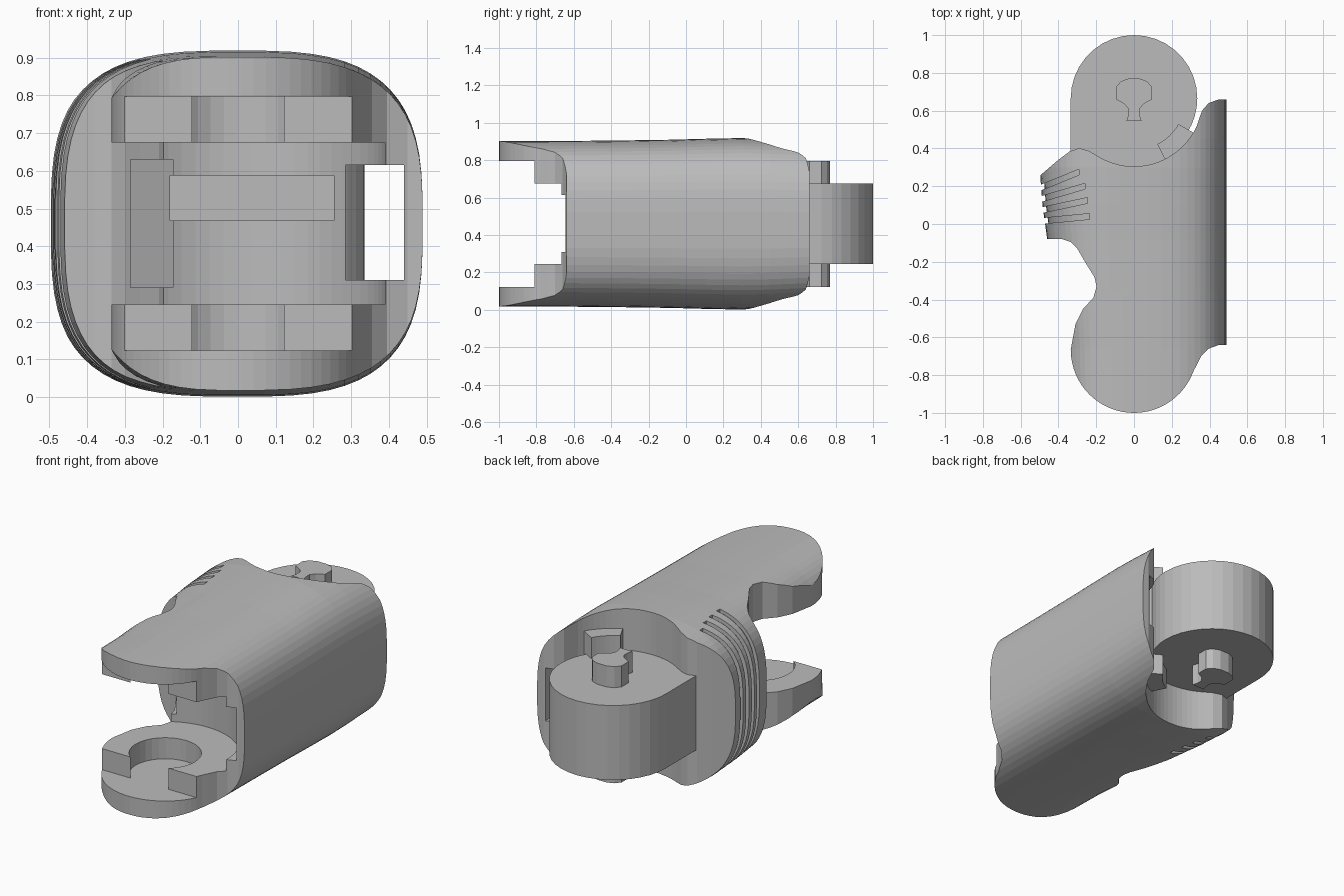
import bpy, bmesh
from math import sin, cos, radians, copysign

cube = bpy.data.objects.get("Cube")
if cube:
    bpy.data.objects.remove(cube, do_unlink=True)

grey = bpy.data.materials.new("plain grey")
grey.use_nodes = True
grey.diffuse_color = (0.5, 0.5, 0.5, 1)
grey.node_tree.nodes["Principled BSDF"].inputs["Base Color"].default_value = (0.5, 0.5, 0.5, 1)

FRONT, BACK = -0.665, 0.665      # y of the two hinge axes
GAP = (0.245, 0.675)             # height range of the hinge knuckle
PIN = (0.123, 0.797)             # height range of the hinge pin


def finish(name, bm):
    bmesh.ops.recalc_face_normals(bm, faces=bm.faces)
    mesh = bpy.data.meshes.new(name)
    bm.to_mesh(mesh)
    bm.free()
    mesh.materials.append(grey)
    ob = bpy.data.objects.new(name, mesh)
    bpy.context.scene.collection.objects.link(ob)
    return ob


def prism(name, pts, z0, z1):
    """Extrude an outline in plan from z0 up to z1."""
    bm = bmesh.new()
    face = bm.faces.new([bm.verts.new((x, y, z0)) for x, y in pts])
    up = bmesh.ops.extrude_face_region(bm, geom=[face])["geom"]
    bmesh.ops.translate(bm, vec=(0, 0, z1 - z0),
                        verts=[v for v in up if isinstance(v, bmesh.types.BMVert)])
    return finish(name, bm)


def box(name, x0, x1, y0, y1, z0, z1):
    return prism(name, [(x0, y0), (x1, y0), (x1, y1), (x0, y1)], z0, z1)


def arc(cy, r, a0, a1, steps):
    """Points on an arc centred on x = 0."""
    angles = [radians(a0 + (a1 - a0) * i / steps) for i in range(steps + 1)]
    return [(r * cos(a), cy + r * sin(a)) for a in angles]


def loft(name, inset=0.0, sides=64, power=3.1):
    """Rounded sleeve whose left side swells towards the grip."""
    stations = [(-1.1, 0.39, 0.442), (-0.66, 0.40, 0.443), (-0.35, 0.43, 0.446),
                (-0.08, 0.46, 0.45), (0.1, 0.485, 0.455), (0.3, 0.5, 0.459),
                (0.45, 0.5, 0.455), (0.8, 0.49, 0.435)]
    bm = bmesh.new()
    rings = []
    for y, left, high in stations:
        ring = []
        for i in range(sides):
            a = radians(360 * (i + 0.5) / sides)
            c, s = cos(a), sin(a)
            rx = (0.49 if c > 0 else left) - inset
            x = copysign(abs(c) ** (2 / power), c) * rx
            z = copysign(abs(s) ** (2 / power), s) * (high - inset)
            ring.append(bm.verts.new((x, y, 0.46 + z)))
        rings.append(ring)
    for a, b in zip(rings, rings[1:]):
        for i in range(sides):
            j = (i + 1) % sides
            bm.faces.new((a[i], a[j], b[j], b[i]))
    bm.faces.new(rings[0])
    bm.faces.new(rings[-1])
    return finish(name, bm)


def combine(ob, other, how="DIFFERENCE"):
    """Apply a boolean and discard the cutter."""
    mod = ob.modifiers.new("cut", "BOOLEAN")
    mod.operation, mod.solver, mod.object = how, "EXACT", other
    bpy.context.view_layer.update()
    deps = bpy.context.evaluated_depsgraph_get()
    mesh = bpy.data.meshes.new_from_object(ob.evaluated_get(deps))
    ob.modifiers.remove(mod)
    ob.data = mesh
    bpy.data.objects.remove(other, do_unlink=True)


# Body: rounded sleeve trimmed to its plan outline
outline = (arc(FRONT, 0.335, 180, 340, 28)
           + [(0.335, -0.74), (0.355, -0.70), (0.395, -0.66), (0.45, -0.64), (0.6, -0.64),
              (0.6, 0.66), (0.45, 0.66), (0.395, 0.64), (0.36, 0.60)]
           + arc(0.67, 0.365, -25, -122, 20)
           + [(-0.24, 0.388), (-0.29, 0.402), (-0.34, 0.385), (-0.40, 0.34), (-0.47, 0.28),
              (-0.6, 0.17), (-0.6, -0.08), (-0.38, -0.08), (-0.335, -0.095), (-0.30, -0.13),
              (-0.26, -0.20), (-0.21, -0.28), (-0.198, -0.33), (-0.215, -0.39),
              (-0.27, -0.45), (-0.31, -0.53)])
body = loft("body_shell")
combine(body, prism("plan_outline", outline, -0.2, 1.2), "INTERSECT")

# Fork gap with its curved inner wall
gap = [(-0.41, -1.2), (0.41, -1.2), (0.41, FRONT)] + arc(FRONT, 0.39, 0, 180, 32) + [(-0.41, FRONT)]
combine(body, prism("fork_gap", gap, *GAP))

# Pin sockets and lowered tips on both prongs
combine(body, prism("pin_socket", arc(FRONT, 0.19, 0, 348.75, 31), *PIN))
combine(body, box("prong_tips", -0.45, 0.45, -1.2, -0.81, *PIN))

# Long side channel, tendon groove and side window
combine(body, box("side_channel", 0.285, 0.44, -0.8, 0.8, 0.31, 0.615))
combine(body, box("tendon_groove", -0.18, 0.255, -0.6, -0.2, 0.468, 0.588))
combine(body, prism("side_window", [(-0.172, -0.5), (-0.172, -0.24), (-0.285, -0.07),
                                    (-0.285, -0.5)], 0.29, 0.63))

# Fanned shallow grip grooves wrapping round the swollen side
for inner_x, inner_y, outer_y in [(-0.29, 0.275, 0.17), (-0.26, 0.2, 0.115),
                                  (-0.245, 0.125, 0.06), (-0.235, 0.04, 0.01)]:
    w = 0.015
    groove = prism("grip_groove", [(inner_x, inner_y - w), (inner_x, inner_y + w),
                                   (-0.55, outer_y + w), (-0.55, outer_y - w)], -0.1, 1.1)
    combine(groove, loft("groove_floor", 0.018))
    combine(body, groove)

# Hinge knuckle: round nose with a straight stop on one side
knuckle = arc(BACK, 0.335, 0, 180, 18) + [(-0.335, 0.36), (-0.2, 0.28), (0.25, 0.28)]
knuckle += arc(BACK, 0.335, -42, -8, 4)
prism("hinge_knuckle", knuckle, *GAP)

# Keyhole pin standing out above and below the knuckle
half = [(0.04, 0.545), (0.03, 0.575), (0.03, 0.61), (0.05, 0.635), (0.095, 0.66),
        (0.095, 0.725), (0.07, 0.755), (0.03, 0.77)]
prism("hinge_pin", half + [(-x, y) for x, y in reversed(half)], *PIN)

# Curved stop block against the body wall
prism("stop_block", arc(BACK, 0.272, -63, -30, 6) + arc(BACK, 0.385, -30, -63, 6), *PIN)
